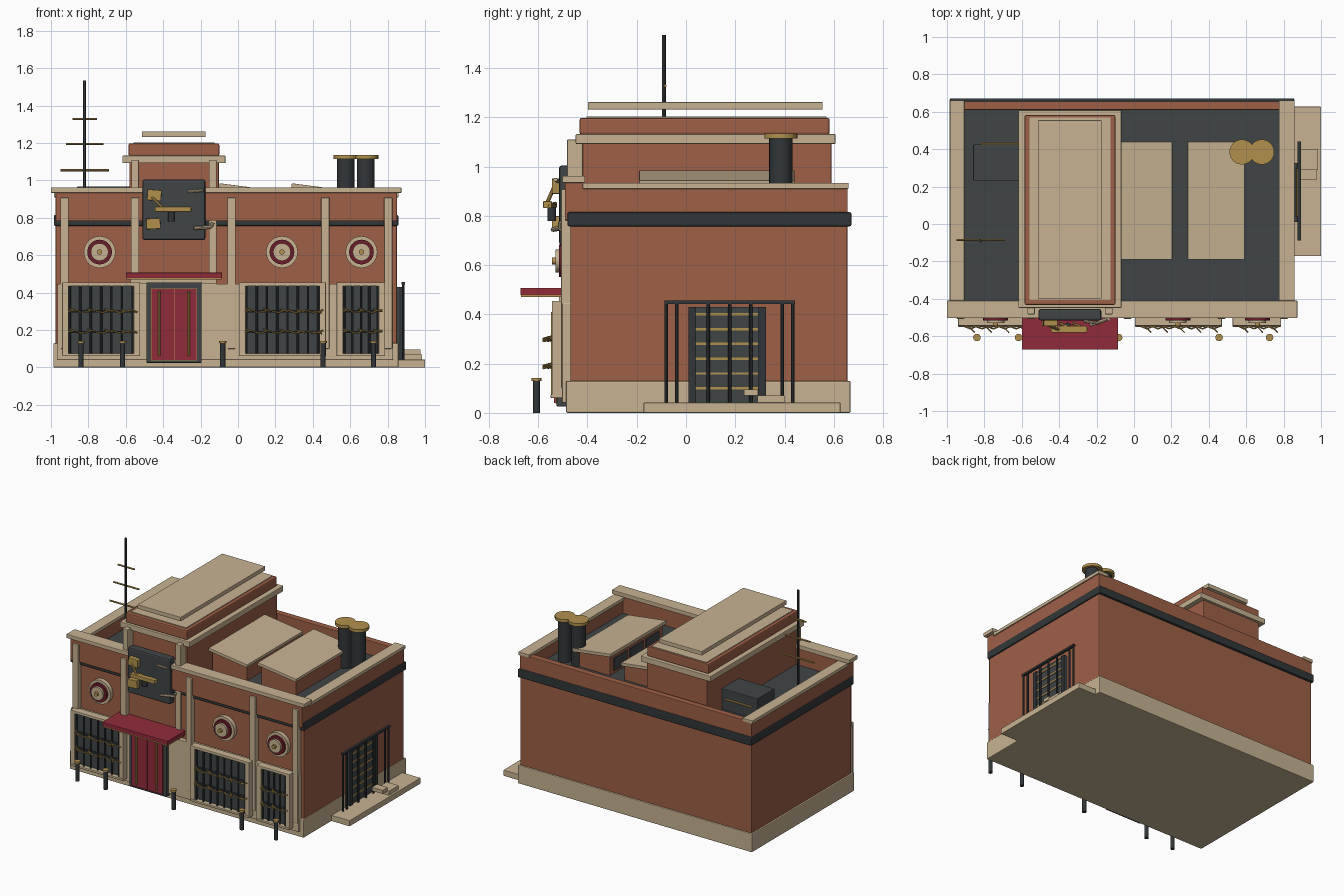
import bpy, math
from mathutils import Vector

if "Cube" in bpy.data.objects:
    bpy.data.objects.remove(bpy.data.objects["Cube"])


def material(name, *rgb):
    m = bpy.data.materials.new(name)
    m.use_nodes = True
    m.diffuse_color = (*rgb, 1)
    bsdf = next(n for n in m.node_tree.nodes if n.type == 'BSDF_PRINCIPLED')
    bsdf.inputs["Base Color"].default_value = (*rgb, 1)
    return m


BRICK = material("brick", .34, .115, .062)
STONE = material("sandstone", .57, .45, .29)
SLATE = material("slate", .051, .06, .062)
IRON = material("dark iron", .032, .037, .04)
BRASS = material("brass", .44, .28, .075)
RED = material("crimson", .28, .024, .042)
MAROON = material("maroon", .15, .012, .025)


def finish(name, mat, bevel=0):
    o = bpy.context.object
    o.name = name
    o.data.materials.append(mat)
    if bevel:
        b = o.modifiers.new("edge", 'BEVEL')
        b.width, b.segments = bevel, 2
    return o


def box(name, mat, x, y, z, bevel=0, rot=(0, 0, 0)):
    """Box spanning the (low, high) ranges given for each axis."""
    mid = [(a + b) / 2 for a, b in (x, y, z)]
    bpy.ops.mesh.primitive_cube_add(size=1, location=mid)
    o = finish(name, mat, bevel)
    size = [b - a for a, b in (x, y, z)]
    for v in o.data.vertices:
        v.co = [c * s for c, s in zip(v.co, size)]
    o.rotation_euler = rot
    return o


def rod(name, mat, a, b, r, sides=20):
    """Cylinder from point a to point b."""
    a, b = Vector(a), Vector(b)
    d = b - a
    bpy.ops.mesh.primitive_cylinder_add(vertices=sides, radius=r, depth=d.length, location=(a + b) / 2)
    o = finish(name, mat)
    o.rotation_euler = d.to_track_quat('Z', 'Y').to_euler()
    bpy.ops.object.shade_smooth_by_angle()
    return o


# Main block, plinth, band and roof deck
L, R, F, B = -.975, .85, -.47, .655
box("main_walls", BRICK, (L, R), (F, B), (.05, .79), .006)
box("plinth", STONE, (-.987, .858), (-.487, .668), (0, .13), .006)
box("wall_band", IRON, (-.985, .858), (-.482, .672), (.757, .815), .008)
box("roof_deck", SLATE, (-.92, .79), (-.42, .62), (.79, .82))

# Parapets and their copings
box("front_parapet", BRICK, (L, R), (-.492, -.41), (.782, .935), .004)
box("back_parapet", BRICK, (L, R), (.61, B), (.8, .92), .004)
for side, x0, x1 in (("right", L, -.915), ("left", .785, R)):
    box(side + "_parapet", BRICK, (x0, x1), (-.42, B), (.8, .912))
    box(side + "_coping", STONE, (x0 - .01, x1 + .008), (-.42, .66), (.91, .934), .003)
box("front_coping", STONE, (-1, .873), (-.503, -.41), (.934, .962), .003)

# Stone ground storey and pilasters
box("ground_storey_facing", STONE, (-.965, .83), (-.503, -.45), (.04, .447), .004)
for x in (-.928, -.55, -.035, .467, .803):
    box("pilaster", STONE, (x - .022, x + .022), (-.507, -.46), (.1, .908), .004)
for x in (-.55, -.135):
    box("tower_pilaster", STONE, (x - .02, x + .02), (-.483, -.42), (.48, 1.11), .004)


# Ground floor windows with bars and tangled wire
def window(x0, x1):
    z0, z1, e = .075, .435, .035
    box("window_glass", SLATE, (x0, x1), (-.52, -.5), (z0, z1))
    for a, b in ((x0 - e, x0), (x1, x1 + e)):
        box("window_jamb", STONE, (a, b), (-.545, -.49), (.06, .455), .004)
    box("window_head", STONE, (x0 - e, x1 + e), (-.545, -.49), (z1, .455), .004)
    box("window_sill", STONE, (x0 - e, x1 + e), (-.55, -.49), (.06, z0), .004)
    n = max(4, round((x1 - x0) / .055))
    for i in range(n + 1):
        x = x0 + .006 + (x1 - x0 - .012) * i / n
        rod("window_bar", IRON, (x, -.532, z0), (x, -.532, z1), .006, 8)
    for z in (.19, .3):
        box("window_rail", IRON, (x0, x1), (-.53, -.515), (z - .006, z + .006))
        steps = 2 * n
        span = (x1 - x0) + .02
        pts = [(x0 + span * i / steps, -.548 - .012 * (i % 2), z + .008 * math.sin(i * 1.9))
               for i in range(steps + 1)]
        for a, b in zip(pts, pts[1:]):
            rod("window_wire", BRASS, a, b, .005, 6)
        for p in pts[1::3]:
            rod("wire_barb", BRASS, (p[0] - .022, -.535, p[2] + .006), (p[0] + .022, -.58, p[2] - .006), .004, 6)


for x0, x1 in ((-.905, -.558), (.04, .435), (.562, .752)):
    window(x0, x1)

# Entrance doors and canopy
box("door_surround", SLATE, (-.49, -.195), (-.525, -.48), (.025, .455), .004)
box("door_back", BRASS, (-.465, -.218), (-.53, -.5), (.038, .422))
for x0, x1, h in ((-.462, -.343, -.422), (-.339, -.221, -.264)):
    box("door_leaf", RED, (x0, x1), (-.536, -.5), (.04, .42))
    rod("door_handle", BRASS, (h, -.542, .06), (h, -.542, .41), .007, 10)
box("canopy", RED, (-.6, -.085), (-.672, -.47), (.478, .507), .003)
box("canopy_trim", BRASS, (-.597, -.088), (-.669, -.48), (.471, .478))
box("door_lintel", STONE, (-.575, -.115), (-.515, -.48), (.447, .471))

# Round wall medallions
for x in (-.74, .235, .66):
    for name, mat, r, y in (("rim", STONE, .085, -.5), ("ring", MAROON, .066, -.515),
                            ("disc", STONE, .047, -.53), ("boss", BRASS, .014, -.545)):
        rod("medallion_" + name, mat, (x, -.46, .617), (x, y, .617), r, 32)

# Sign board with jutting mechanical arms
box("sign_board", SLATE, (-.51, -.175), (-.515, -.455), (.682, 1.005), .01)
box("sign_upper_block", BRASS, (-.485, -.41), (-.545, -.51), (.892, .95), .003, (0, .08, 0))
box("sign_lower_block", BRASS, (-.49, -.415), (-.545, -.51), (.74, .797), .003, (0, -.06, 0))
box("sign_crossbar", BRASS, (-.445, -.25), (-.58, -.545), (.832, .86), .003)
rod("sign_lever", IRON, (-.355, -.545, .78), (-.355, -.545, .85), .018, 12)
for a, b in (((-.48, .93), (-.4, .85)), ((-.4, .85), (-.33, .84)), ((-.33, .84), (-.25, .845))):
    rod("sign_arm", BRASS, (a[0], -.53, a[1]), (b[0], -.565, b[1]), .008, 8)
rod("sign_upper_horn", STONE, (-.27, -.52, .94), (-.185, -.53, .947), .008, 8)
rod("sign_lower_horn", STONE, (-.235, -.54, .745), (-.145, -.51, .75), .01, 8)
rod("sign_horn_tip", STONE, (-.145, -.51, .75), (-.135, -.51, .775), .009, 8)

# Central roof tower with ledge and floating top slab
box("tower_body", BRICK, (-.58, -.102), (-.42, .59), (.79, 1.1), .004)
box("tower_ledge", STONE, (-.618, -.067), (-.448, .607), (1.092, 1.132), .004)
box("tower_cap", BRICK, (-.585, -.1), (-.432, .583), (1.13, 1.198), .008)
box("tower_cap_plate", STONE, (-.56, -.125), (-.405, .57), (1.197, 1.203))
box("tower_slab", STONE, (-.513, -.173), (-.398, .555), (1.232, 1.262), .003)

# Skylight boxes with tilted lids
for x0 in (-.1, .285):
    x1 = x0 + .305
    body = box("skylight_body", BRICK, (x0 + .02, x1 - .015), (-.17, .42), (.8, .93))
    for v in body.data.vertices:
        if v.co.z > 0:
            v.co.z += .03 if v.co.x < 0 else -.005
    box("skylight_lid", STONE, (x0, x1), (-.19, .44), (.943, .965), .002, (0, .13, 0))
    for i in range(3):
        y = -.13 + .18 * i
        box("skylight_pane", SLATE, (x0 + .013, x0 + .025), (y, y + .15), (.84, .93))

# Twin chimneys
for x in (.577, .683):
    rod("chimney", IRON, (x, .385, .8), (x, .385, 1.116), .047, 24)
    rod("chimney_cap", BRASS, (x, .385, 1.114), (x, .385, 1.135), .067, 24)

# Antenna mast and roof machine
rod("antenna_mast", IRON, (-.82, -.09, .8), (-.82, -.09, 1.535), .008, 12)
for z, w in ((1.055, .13), (1.195, .1), (1.328, .065)):
    rod("antenna_crossbar", BRASS, (-.82 - w, -.085, z), (-.82 + w, -.085, z), .006, 8)
box("roof_machine", SLATE, (-.86, -.57), (.232, .425), (.8, .968), .004)
rod("machine_pipe", BRASS, (-.82, .43, .9), (-.61, .43, .9), .007, 8)

# Side door, security grille and steps
box("side_door", SLATE, (.84, .868), (.01, .325), (.04, .43), .003)
for i in range(6):
    z = .1 + .06 * i
    box("side_door_slat", BRASS, (.86, .873), (.04, .292), (z - .005, z + .005))
for y0, y1 in ((.01, .04), (.295, .325)):
    box("side_door_jamb", IRON, (.86, .876), (y0, y1), (.04, .43))
for i in range(13):
    if i in (2, 10):
        continue
    y = -.08 + .0428 * i
    outer = i < 3 or i > 9
    if outer or i % 2 == 0:
        rod("grille_bar", IRON, (.883, y, .04), (.883, y, .45), .007, 8)
box("grille_top", IRON, (.874, .892), (-.088, .442), (.443, .457))
box("side_platform", STONE, (.84, 1), (-.172, .627), (0, .042), .003)
box("side_step_low", STONE, (.89, .985), (.29, .4), (.042, .07))
box("side_step_high", STONE, (.89, .975), (.235, .292), (.07, .095))

# Pavement bollards
for x in (-.84, -.617, -.082, .455, .725):
    rod("bollard", IRON, (x, -.607, 0), (x, -.607, .132), .014, 16)
    rod("bollard_cap", BRASS, (x, -.607, .13), (x, -.607, .142), .02, 16)
